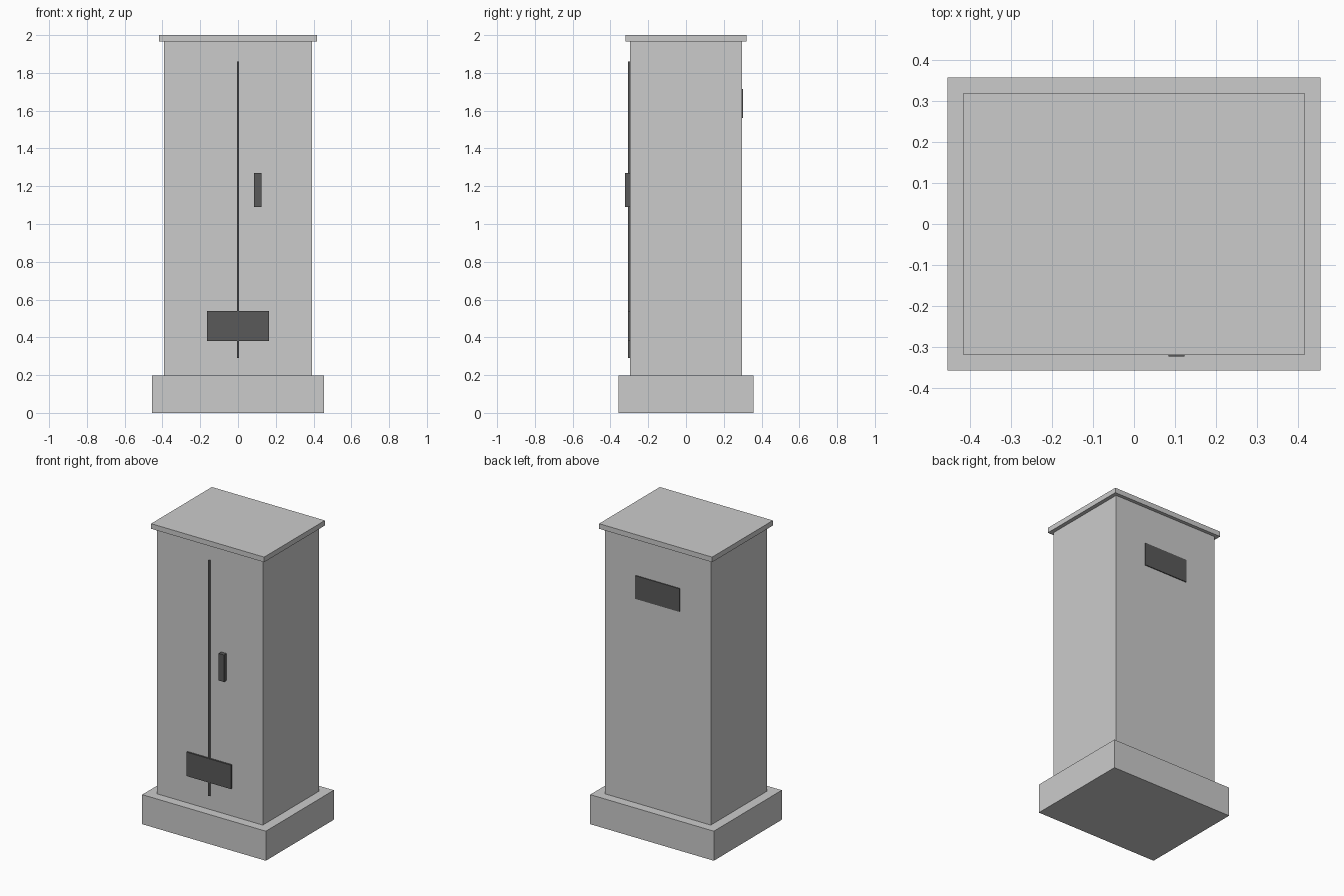
import bpy

if "Cube" in bpy.data.objects:
    bpy.data.objects.remove(bpy.data.objects["Cube"])

dark = bpy.data.materials.new("dark_grey")
dark.diffuse_color = (0.1, 0.1, 0.1, 1)
dark.use_nodes = True
dark.node_tree.nodes["Principled BSDF"].inputs["Base Color"].default_value = dark.diffuse_color


def box(name, lo, hi, mat=None):
    """Axis-aligned box between two corners."""
    bpy.ops.mesh.primitive_cube_add(
        size=1, location=[(a + b) / 2 for a, b in zip(lo, hi)])
    ob = bpy.context.object
    ob.name = ob.data.name = name
    ob.scale = [b - a for a, b in zip(lo, hi)]
    bpy.ops.object.transform_apply(location=False, rotation=False, scale=True)
    if mat:
        ob.data.materials.append(mat)
    return ob


# Cabinet: plinth, body and overhanging cap
box("plinth", (-0.456, -0.358, 0), (0.456, 0.358, 0.197))
box("cabinet_body", (-0.391, -0.297, 0.197), (0.391, 0.297, 1.966))
box("roof_cap", (-0.417, -0.32, 1.966), (0.417, 0.32, 2.0))

# Front details: door seam, handle and lower vent
box("door_seam", (-0.006, -0.306, 0.29), (0.006, -0.294, 1.86), dark)
box("door_handle", (0.084, -0.324, 1.09), (0.124, -0.296, 1.27), dark)
box("front_vent", (-0.163, -0.308, 0.38), (0.163, -0.294, 0.54), dark)

# Upper vent on the back
box("rear_vent", (-0.163, 0.291, 1.56), (0.163, 0.303, 1.715), dark)
